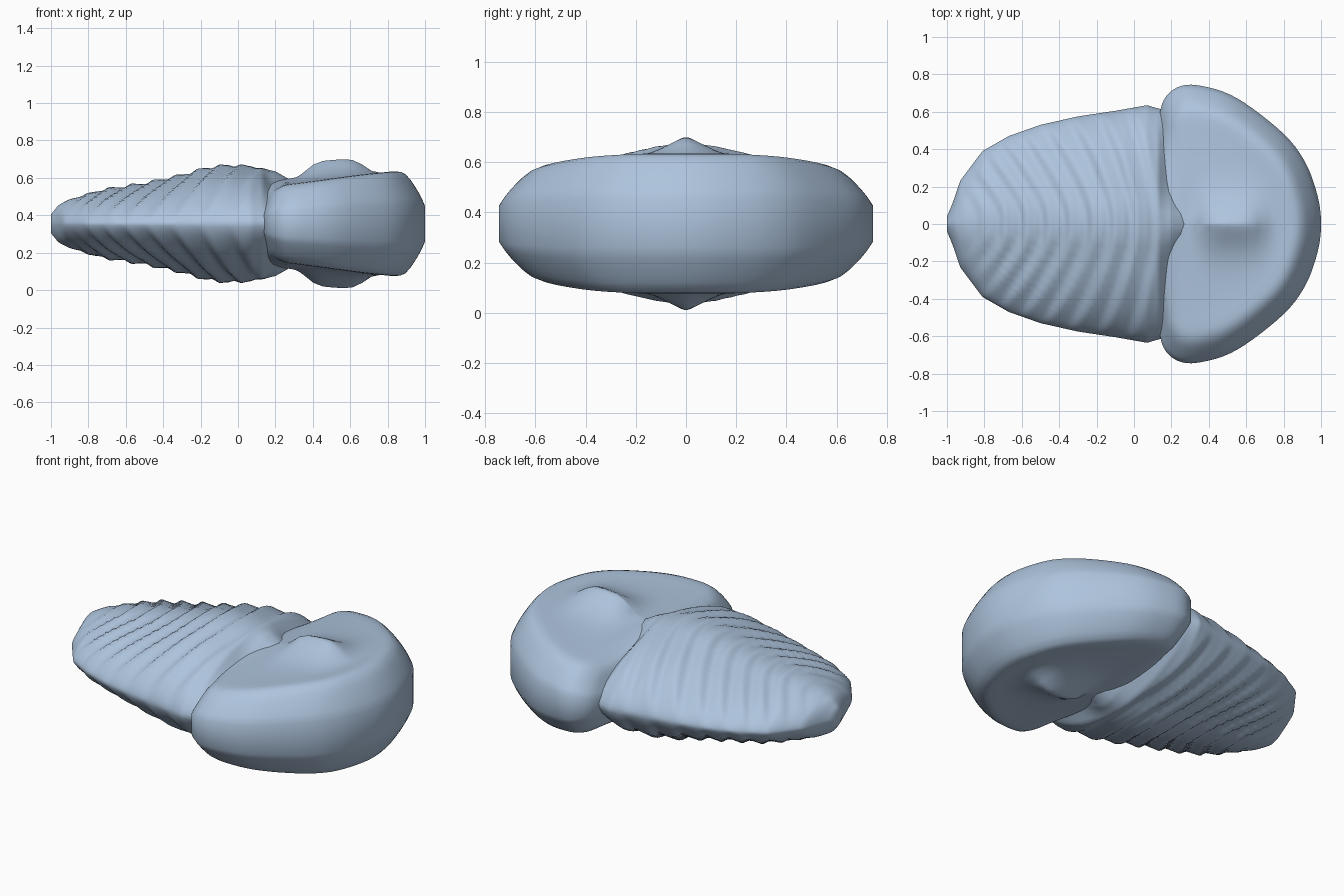
import bpy, bmesh, math

cube = bpy.data.objects.get("Cube")
if cube:
    bpy.data.objects.remove(cube)

MID = 0.355  # height of the symmetry plane

shell = bpy.data.materials.new("pale_steel_blue")
shell.use_nodes = True
shell.diffuse_color = (0.42, 0.55, 0.72, 1)
shell.node_tree.nodes["Principled BSDF"].inputs["Base Color"].default_value = shell.diffuse_color


def clamp(v):
    return min(1, max(0, v))


def lerp(table, v):
    """Linear lookup in rising (key, value) pairs."""
    if v <= table[0][0]:
        return table[0][1]
    for (a, p), (b, q) in zip(table, table[1:]):
        if v <= b:
            return p + (q - p) * (v - a) / (b - a)
    return table[-1][1]


def loft(name, rings, closed_ends):
    """Skin a list of equal closed rings of points."""
    bm = bmesh.new()
    vs = [[bm.verts.new(p) for p in ring] for ring in rings]
    n = len(rings[0])
    for a, b in zip(vs, vs[1:]):
        for i in range(n):
            j = (i + 1) % n
            bm.faces.new((a[i], a[j], b[j], b[i]))
    if closed_ends:
        bm.faces.new(vs[0])
        bm.faces.new(vs[-1])
    bmesh.ops.remove_doubles(bm, verts=bm.verts, dist=0.0005)
    bmesh.ops.recalc_face_normals(bm, faces=bm.faces)
    mesh = bpy.data.meshes.new(name)
    bm.to_mesh(mesh)
    bm.free()
    obj = bpy.data.objects.new(name, mesh)
    bpy.context.collection.objects.link(obj)
    mesh.materials.append(shell)
    bpy.ops.object.select_all(action="DESELECT")
    obj.select_set(True)
    bpy.context.view_layer.objects.active = obj
    bpy.ops.object.shade_smooth_by_angle(angle=math.radians(50))


# Ribbed thorax and tail: rings along x
half_width = [(-1, .04), (-.97, .11), (-.93, .23), (-.81, .39), (-.67, .47), (-.5, .53),
              (-.3, .575), (-.1, .605), (.07, .635), (.12, .62), (.32, .57)]
half_height = [(-1, .05), (-.96, .1), (-.9, .13), (-.73, .182), (-.5, .218), (-.3, .262),
               (-.17, .3), (-.05, .315), (.07, .308), (.2, .28), (.27, .24), (.32, .19)]
sweep = [(-.9, .75), (-.4, .5), (.2, .12)]
fullness = [(-.9, 1.6), (0, 1.9)]
rings = []
STATIONS, AROUND = 110, 64
for s in range(STATIONS + 1):
    x = -1 + 1.32 * s / STATIONS
    w, h = lerp(half_width, x), lerp(half_height, x)
    ring = []
    for i in range(AROUND):
        t = math.tau * i / AROUND
        u = abs(math.cos(t))
        y = w * math.cos(t)
        # Sloping side lobes under a rounded middle lobe
        z = h * (1 - u ** lerp(fullness, x)) ** 0.62
        z *= 0.96 + 0.04 * math.exp(-(y / 0.14) ** 4)
        # Tuck under the head shield away from the middle
        z *= 1 - 0.6 * clamp((x - 0.13) / 0.15) * (1 - math.exp(-(y / 0.16) ** 2))
        # Ribs sweep backwards away from the middle
        phase = (x + lerp(sweep, x) * max(abs(y) - 0.08, 0)) / 0.118
        wave = math.sin(math.tau * phase) + 0.3 * math.sin(2 * math.tau * phase)
        fade = clamp((x + 0.95) / 0.25) * clamp((0.22 - x) / 0.25)
        fade *= 0.6 + 0.4 * clamp(abs(y) / 0.15)
        z += fade * wave * 0.011 * clamp(z / 0.12)
        ring.append((x, y, MID + math.copysign(z, math.sin(t))))
    rings.append(ring)
loft("ribbed_body", rings, True)

# Head shield: concentric rings running from the middle of the top,
# over the rounded rim, to the middle of the underside
outline = [(.08, 0), (.09, .25), (.11, .45), (.14, .61), (.16, .67), (.2, .715), (.26, .744),
           (.34, .745), (.5, .705), (.65, .61), (.83, .46), (.92, .33), (.97, .2), (1, .07)]
outline += [(x, -y) for x, y in reversed(outline[1:])]
# Refine the outline by corner rounding
for _ in range(2):
    outline = [(a[0] * k + b[0] * (1 - k), a[1] * k + b[1] * (1 - k))
               for a, b in zip(outline, outline[1:] + outline[:1]) for k in (.75, .25)]
CX = 0.35
rim = [(0, .95), (.6, .98), (.78, 1), (.83, .97), (.88, .84), (.93, .67), (.97, .5), (1, .34)]


def head_height(x, y, s):
    base = 0.2 + 0.08 * clamp((x - 0.2) / 0.62)
    # Gentle crown towards the neck, rounded rear corners
    base += 0.045 * clamp(1 - abs(y) / 0.6) * clamp(1 - (x - 0.2) / 0.6)
    base *= 1 - 0.35 * clamp((0.28 - x) / 0.14) ** 2 * clamp(abs(y) / 0.5)
    # Pear-shaped central swelling
    bump = 0.09 * math.exp(-abs((x - 0.52) / 0.17) ** 4 - abs(y / 0.13) ** 1.5)
    return base * lerp(rim, s) + bump


steps = [0, .08, .16, .24, .32, .4, .48, .56, .64, .7, .76, .8, .84, .88, .91, .94, .97, 1]
shells = [(s, 1) for s in steps] + [(s, -1) for s in reversed(steps)]
rings = []
for s, side in shells:
    ring = []
    for ox, oy in outline:
        x, y = CX + (ox - CX) * s, oy * s
        ring.append((x, y, MID + side * head_height(x, y, s)))
    rings.append(ring)
loft("head_shield", rings, False)
